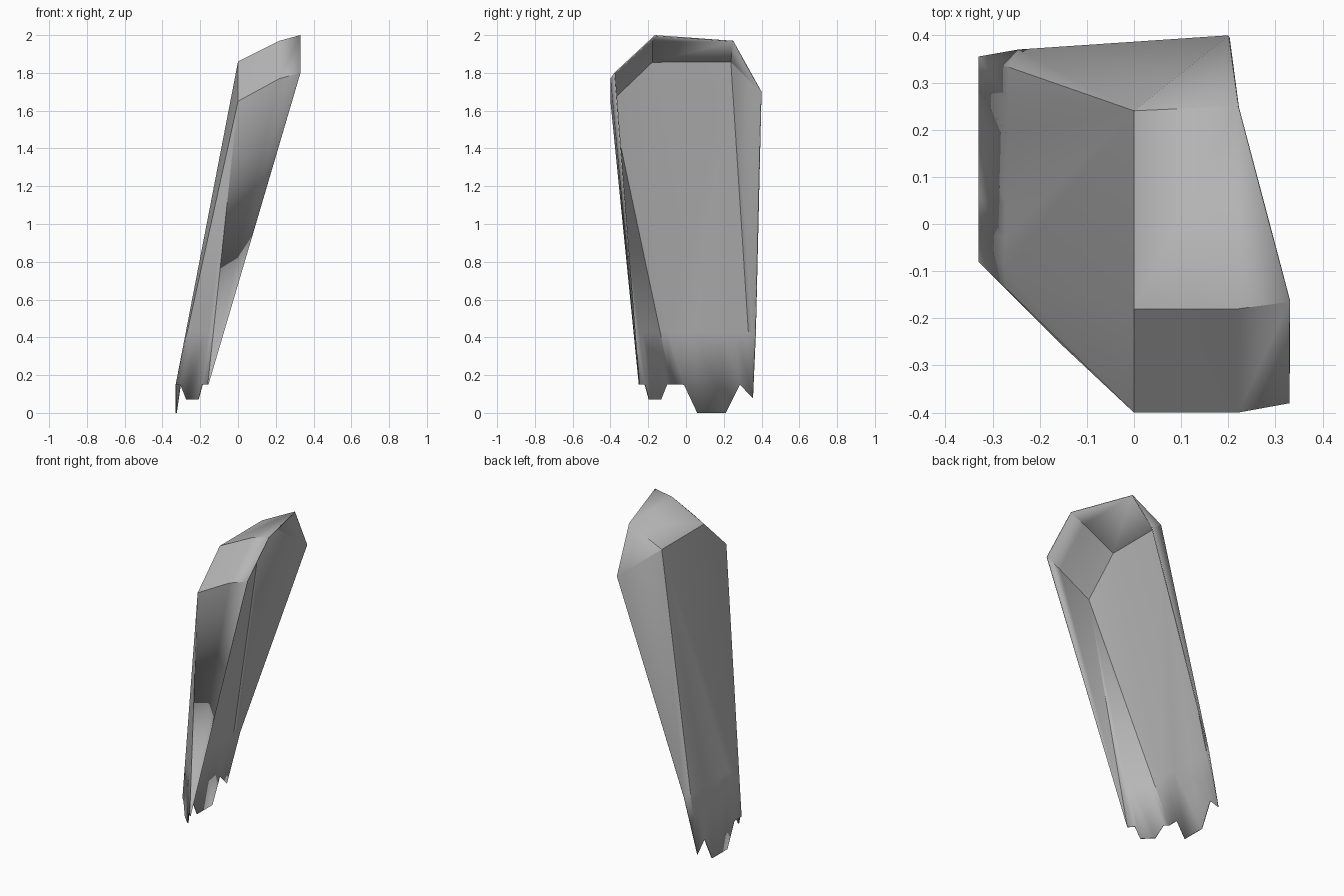
import bpy, bmesh, math
from mathutils import Vector as V

if "Cube" in bpy.data.objects:
    bpy.data.objects.remove(bpy.data.objects["Cube"])

grey = bpy.data.materials.new("stone_grey")
grey.diffuse_color = (0.47, 0.47, 0.47, 1)
grey.use_nodes = True
grey.node_tree.nodes["Principled BSDF"].inputs["Base Color"].default_value = grey.diffuse_color

bm = bmesh.new()


def vert(x, y, z):
    return bm.verts.new((x, y, z))


def face(*vs):
    return bm.faces.new(vs)


def on_edge(a, b, z):
    """Vertex where the straight edge a-b reaches height z."""
    return bm.verts.new(a.co.lerp(b.co, (z - a.co.z) / (b.co.z - a.co.z)))


def ragged_strip(upper_a, upper_b, bottoms):
    """Row of quads from a straight upper line down to a broken edge."""
    n = len(bottoms) - 1
    d0 = (bottoms[0].co - bottoms[n].co).length
    row = [upper_a]
    for v in bottoms[1:-1]:
        flat = Vector2(v, bottoms[0]) / Vector2(bottoms[n], bottoms[0])
        row.append(bm.verts.new(upper_a.co.lerp(upper_b.co, flat)))
    row.append(upper_b)
    for i in range(n):
        face(row[i], row[i + 1], bottoms[i + 1], bottoms[i])
    return row


def Vector2(a, b):
    """Horizontal distance between two vertices."""
    return (a.co.xy - b.co.xy).length


# Crown: ridge, cap corners and brow
ridge_back = vert(0, 0.24, 1.86)
ridge_front = vert(0, -0.18, 1.86)
cap_back = vert(0.22, 0.25, 1.97)
cap_mid = vert(0.22, -0.18, 1.97)
cap_tip = vert(0.33, -0.165, 2.0)
brow_left = vert(0, -0.40, 1.65)
brow_mid = vert(0.22, -0.40, 1.77)
brow_right = vert(0.33, -0.38, 1.80)
back_tip = vert(0.20, 0.40, 1.70)

# Broken lower edges
side_low = [vert(-0.33, y, z) for y, z in
            ((-0.08, 0.15), (-0.01, 0.15), (0.06, 0.0), (0.21, 0.0), (0.285, 0.15), (0.355, 0.08))]
front_low = [vert(-0.16 - 0.17 * t, -0.25 + 0.17 * t, z) for t, z in
             ((0, 0.15), (0.18, 0.15), (0.31, 0.07), (0.67, 0.07), (0.86, 0.15))] + [side_low[0]]
corner, foot = side_low[0], front_low[0]

# Cap and brow
top = face(ridge_front, cap_mid, cap_back, ridge_back)
face(cap_mid, cap_tip, cap_back)
face(brow_left, brow_mid, cap_mid, ridge_front)
face(brow_mid, brow_right, cap_tip, cap_mid)

# Front wall
face(brow_left, foot, brow_mid)
face(brow_mid, foot, brow_right)

# Back wall with a bent lower end
back_row = on_edge(ridge_back, side_low[-1], 0.43)
kink = vert(-0.245, 0.37, 0.42)
face(ridge_back, cap_back, back_tip)
face(ridge_back, back_tip, kink, back_row)
face(back_row, kink, side_low[-1])

# Left wall
side_row = on_edge(ridge_front, corner, 0.43)
row = ragged_strip(side_row, back_row, side_low)
face(ridge_front, ridge_back, *reversed(row))

# Slanted front-left wall, folded along the crease to the corner
crease = on_edge(brow_left, corner, 0.43)
face(brow_left, ridge_front, side_row, crease)
face(crease, side_row, corner)
shin = on_edge(brow_left, foot, 0.43)
row = ragged_strip(shin, crease, front_low)
face(brow_left, *reversed(row))

bmesh.ops.remove_doubles(bm, verts=bm.verts, dist=0.0005)
bmesh.ops.recalc_face_normals(bm, faces=bm.faces)
bm.normal_update()
if max(bm.faces, key=lambda f: f.calc_center_median().z).normal.z < 0:
    bmesh.ops.reverse_faces(bm, faces=bm.faces)

mesh = bpy.data.meshes.new("broken_shell")
bm.to_mesh(mesh)
bm.free()
shell = bpy.data.objects.new("broken_shell", mesh)
mesh.materials.append(grey)
bpy.context.collection.objects.link(shell)
bpy.context.view_layer.objects.active = shell
shell.select_set(True)
bpy.ops.object.shade_smooth_by_angle(angle=math.radians(20))

# Thin wall, grown inward
wall = shell.modifiers.new("wall", 'SOLIDIFY')
wall.thickness = 0.006
wall.offset = -1
